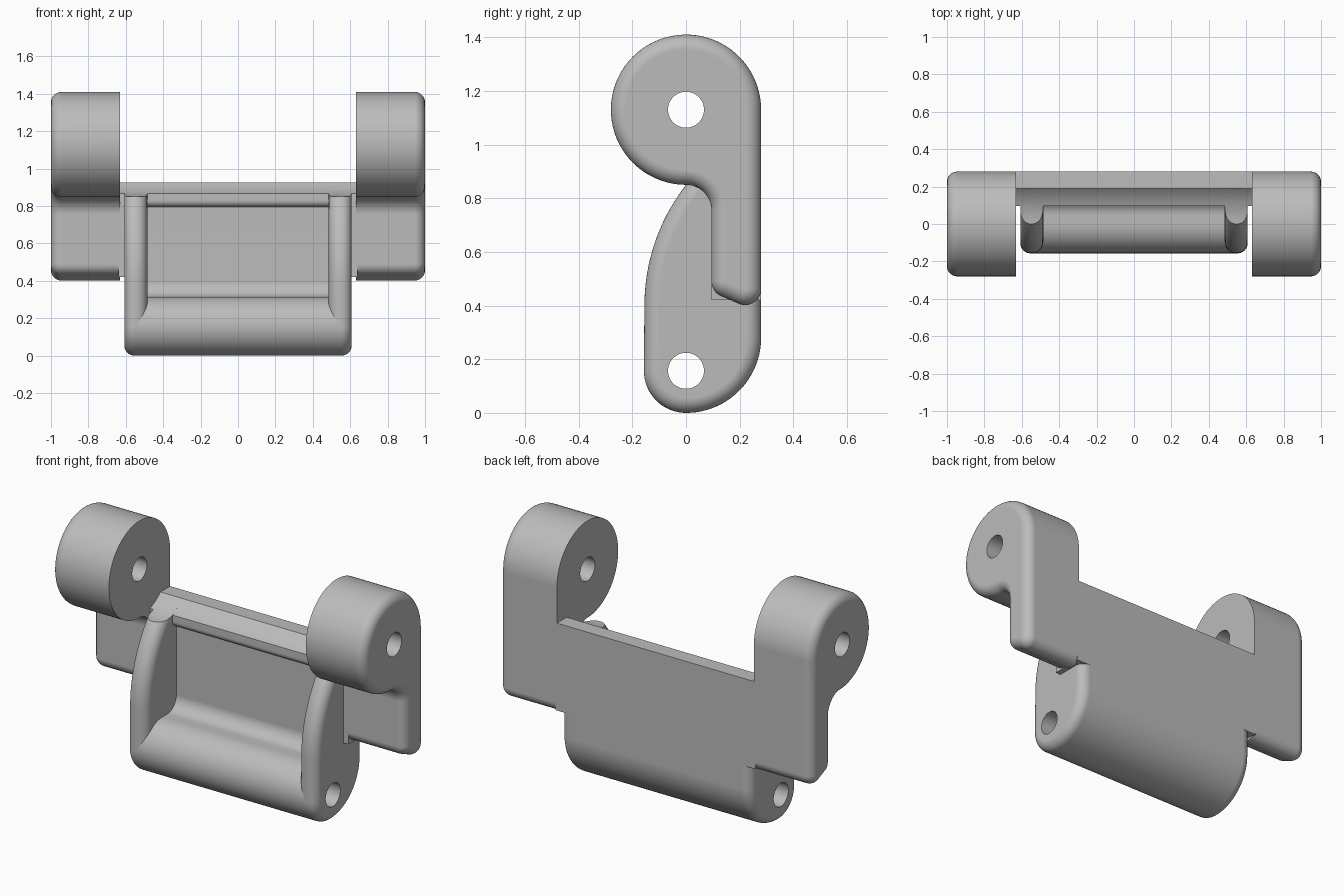
import bpy, bmesh
from math import sin, cos, pi, radians
from mathutils import Vector

cube = bpy.data.objects.get("Cube")
if cube:
    bpy.data.objects.remove(cube)

grey = bpy.data.materials.new("plain grey")
grey.use_nodes = True
grey.diffuse_color = (0.5, 0.5, 0.5, 1)
grey.node_tree.nodes["Principled BSDF"].inputs["Base Color"].default_value = (0.5, 0.5, 0.5, 1)

PIN_TOP, PIN_LOW = 1.13, 0.157   # heights of the two pin axes
DRUM, BARREL, HOLE = 0.28, 0.157, 0.067


def arc(y, z, r, a0, a1, n=16):
    """Points on a circle in the side plane, angles in degrees."""
    angles = [radians(a0 + (a1 - a0) * i / n) for i in range(n + 1)]
    return [Vector((y + r * cos(a), z + r * sin(a))) for a in angles]


def pts(*pairs):
    return [Vector(p) for p in pairs]


def inset(profile, d):
    """Shift a counterclockwise profile inwards with mitred corners."""
    result = []
    for i, p in enumerate(profile):
        a = (p - profile[i - 1]).normalized()
        b = (profile[(i + 1) % len(profile)] - p).normalized()
        na, nb = Vector((-a.y, a.x)), Vector((-b.y, b.x))
        result.append(p + (na + nb) * d / max(1 + na.dot(nb), 0.3))
    return result


def extrude(name, profile, x0, x1, r0=0, r1=0, side=1):
    """Sweep a side profile along x with rounded rims of radius r0 and r1."""
    profile = [p for i, p in enumerate(profile) if (p - profile[i - 1]).length > 1e-3]
    steps = 8
    quarter = [i / steps * pi / 2 for i in range(steps + 1)]
    rings = [(x0 + r0 * (1 - sin(t)), r0 * (1 - cos(t))) for t in reversed(quarter)] if r0 else [(x0, 0)]
    rings += [(x1 - r1 * (1 - sin(t)), r1 * (1 - cos(t))) for t in quarter] if r1 else [(x1, 0)]
    bm = bmesh.new()
    loops = [[bm.verts.new((side * x, p.x, p.y)) for p in inset(profile, d)] for x, d in rings]
    n = len(profile)
    for a, b in zip(loops, loops[1:]):
        for i in range(n):
            j = (i + 1) % n
            bm.faces.new((a[i], a[j], b[j], b[i]))
    bm.faces.new(loops[0])
    bm.faces.new(loops[-1])
    bmesh.ops.recalc_face_normals(bm, faces=bm.faces)
    mesh = bpy.data.meshes.new(name)
    bm.to_mesh(mesh)
    bm.free()
    mesh.materials.append(grey)
    obj = bpy.data.objects.new(name, mesh)
    bpy.context.collection.objects.link(obj)
    return obj


def select(obj):
    bpy.ops.object.select_all(action='DESELECT')
    obj.select_set(True)
    bpy.context.view_layer.objects.active = obj


def finish(obj, *cuts):
    """Bore cylinders (height, radius) along x, then smooth the shading."""
    select(obj)
    for z, r in cuts:
        cutter = extrude("cutter", arc(0, z, r, 0, 360, 64)[:-1], -1.2, 1.2)
        cutter.hide_render = True
        mod = obj.modifiers.new("bore", 'BOOLEAN')
        mod.operation, mod.solver, mod.object = 'DIFFERENCE', 'EXACT', cutter
        bpy.ops.object.modifier_apply(modifier=mod.name)
        bpy.data.objects.remove(cutter)
    bpy.ops.object.shade_smooth_by_angle(angle=radians(32))
    obj.modifiers.new("flat normals", 'WEIGHTED_NORMAL').keep_sharp = True


# Shared curves: rounded lower back and the hollow top of the plate
heel = arc(0, DRUM, DRUM, 270, 360, 24)
lip = pts((DRUM, 0.925)) + arc(0, PIN_TOP, DRUM, -47, -70, 8)

# Centre: barrel, recessed plate and overhanging lip
core = (heel + lip
        + arc(0.13, 0.83, 0.035, 180, 270, 6)
        + arc(0.05, 0.394, 0.08, 0, -90, 10)
        + arc(0, PIN_LOW, BARREL, 90, 270, 32))
finish(extrude("centre_plate", core, -0.55, 0.55), (PIN_LOW, HOLE))

# Drum with a tail that runs down the back
ear = (arc(0, PIN_TOP, DRUM, 0, 270, 56)
       + arc(0, 0.755, 0.095, 90, 0, 12)
       + arc(0.155, 0.49, 0.06, 180, 240, 8)
       + arc(0.22, 0.462, 0.06, 250, 360, 12))

# Side wall with a bowed front edge
wing = (heel + pts((DRUM, 0.92))
        + arc(0.5756, 0.4, 0.7306, 134, 180, 20)
        + arc(0, PIN_LOW, BARREL, 180, 270, 16))

# Block that ties the plate to each drum tail
block = pts((0.095, 0.42), (DRUM, 0.42)) + lip

for label, s in (("left", 1), ("right", -1)):
    finish(extrude(label + "_drum", ear, 0.63, 1.0, 0, 0.055, s), (PIN_TOP, HOLE))
    finish(extrude(label + "_wing", wing, 0.485, 0.608, 0.06, 0.055, s),
           (PIN_LOW, HOLE), (PIN_TOP, DRUM))
    finish(extrude(label + "_block", block, 0.5, 0.64, side=s))
